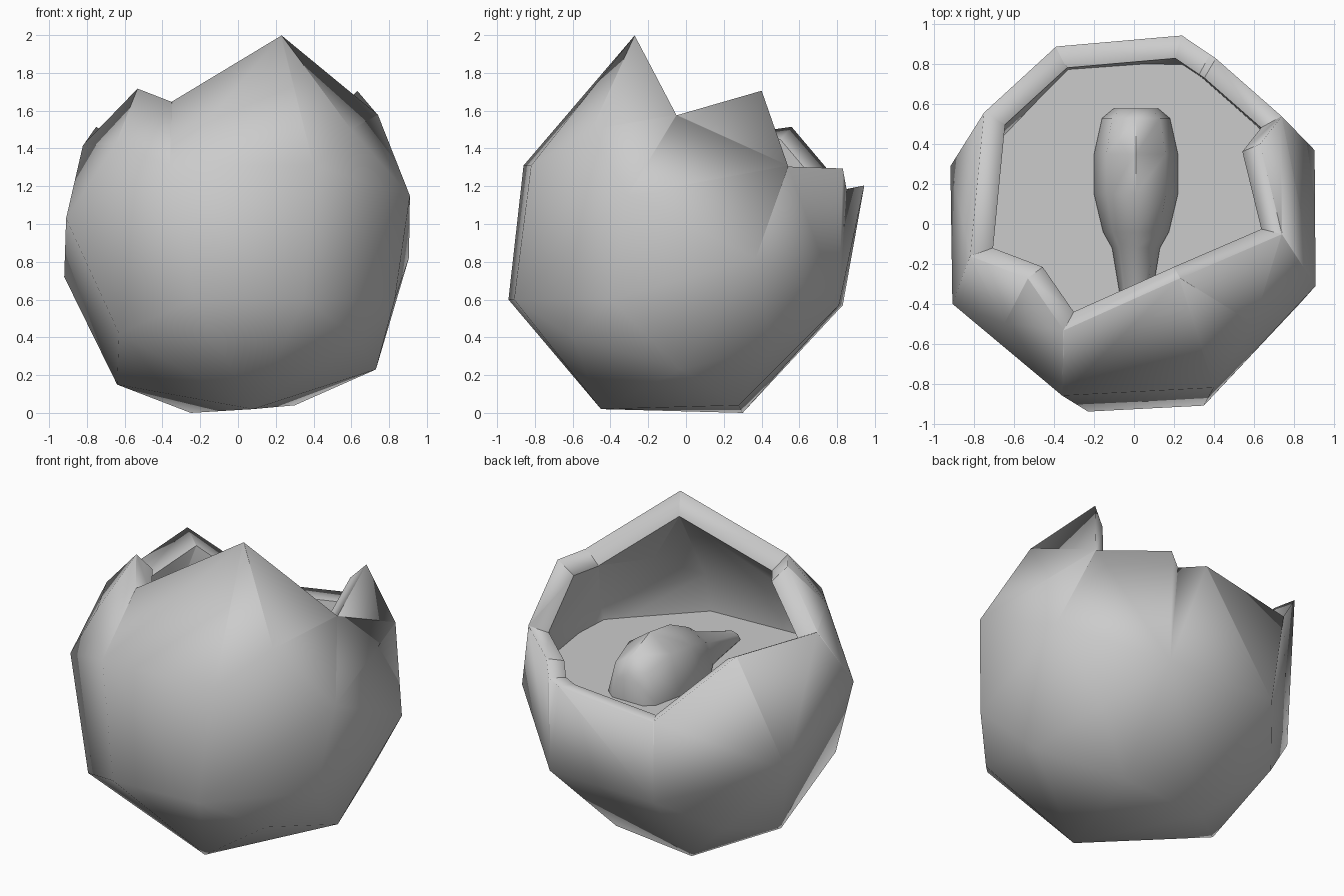
import bpy
import bmesh
import math
from mathutils import Vector

if "Cube" in bpy.data.objects:
    bpy.data.objects.remove(bpy.data.objects["Cube"], do_unlink=True)

grey = bpy.data.materials.new("plain_grey")
grey.use_nodes = True
grey.diffuse_color = (0.6, 0.6, 0.6, 1)
grey.node_tree.nodes["Principled BSDF"].inputs["Base Color"].default_value = (0.6, 0.6, 0.6, 1)

FLOOR = 1.03
CENTRE = Vector((0, .13, FLOOR + .01))

# Jagged rim, walked clockwise from above
RIM = [Vector(p) for p in (
    (-.35, -.53, 1.65), (-.53, -.27, 1.72), (-.82, -.16, 1.42), (-.75, .56, 1.52),
    (-.39, .89, 1.13), (.24, .945, 1.21), (.38, .85, 1.19), (.41, .83, 1.30),
    (.74, .54, 1.31), (.63, .40, 1.71), (.74, -.05, 1.58), (.23, -.27, 2.0))]

# Corners of the faceted body below the rim
BODY = [Vector(p) for p in (
    (.91, -.31, 1.15), (.905, .37, .82), (-.91, -.4, 1.03), (-.92, .29, .72),
    (-.23, -.94, .6), (.35, -.91, .6), (-.36, -.86, 1.31), (.40, -.82, 1.31),
    (.6, -.5, 1.5), (-.65, -.5, 1.42), (.62, -.6, .4), (-.63, -.62, .42),
    (.83, -.4, .6), (.73, -.03, .23), (-.64, -.05, .15), (-.25, .3, 0),
    (.3, .28, .04), (.08, -.45, .02), (.40, .81, .57), (-.35, .83, .57),
    (.62, .45, .35), (-.62, .5, .35))]


def finish(bm, name):
    bmesh.ops.recalc_face_normals(bm, faces=bm.faces)
    mesh = bpy.data.meshes.new(name)
    bm.to_mesh(mesh)
    bm.free()
    obj = bpy.data.objects.new(name, mesh)
    bpy.context.collection.objects.link(obj)
    mesh.materials.append(grey)
    return obj


def hull(points):
    bm = bmesh.new()
    for p in points:
        bm.verts.new(p)
    bmesh.ops.convex_hull(bm, input=bm.verts)
    bmesh.ops.delete(bm, geom=[v for v in bm.verts if not v.link_faces], context='VERTS')
    return bm


def on_rim(vert):
    return min((vert.co - p).length for p in RIM) < .03


def smooth(obj, degrees):
    # Sharp creases, except where the rim rolls into the outside
    bm = bmesh.new()
    bm.from_mesh(obj.data)
    for face in bm.faces:
        face.smooth = True
    for edge in bm.edges:
        crease = edge.calc_face_angle(0) > math.radians(degrees)
        edge.smooth = not crease or all(on_rim(v) for v in edge.verts)
    bm.to_mesh(obj.data)
    bm.free()


# Outer body
shell = finish(hull(BODY + RIM), "broken_shell")

# Hollow with a flat floor
bm = hull([CENTRE + (p - CENTRE) * 0.86 for p in BODY + RIM])
bmesh.ops.bisect_plane(bm, geom=bm.verts[:] + bm.edges[:] + bm.faces[:],
                       plane_co=(0, 0, FLOOR), plane_no=(0, 0, 1), clear_inner=True)
bmesh.ops.holes_fill(bm, edges=[e for e in bm.edges if e.is_boundary])
hollow = finish(bm, "hollow_cutter")

# Radial cutter that leaves the jagged rim, set just under the rim corners
bm = bmesh.new()
apex = bm.verts.new(CENTRE)
cap = bm.verts.new((0, 0, 5))
ring = [bm.verts.new(CENTRE + (p - CENTRE) * 2 - Vector((0, 0, .012))) for p in RIM]
for a, b in zip(ring, ring[1:] + ring[:1]):
    bm.faces.new((apex, a, b))
    bm.faces.new((cap, b, a))
opening = finish(bm, "opening_cutter")

for cutter in (hollow, opening):
    mod = shell.modifiers.new(cutter.name, 'BOOLEAN')
    mod.operation = 'DIFFERENCE'
    mod.solver = 'EXACT'
    mod.object = cutter
bpy.context.view_layer.update()
graph = bpy.context.evaluated_depsgraph_get()
shell_mesh = bpy.data.meshes.new_from_object(shell.evaluated_get(graph))
shell.modifiers.clear()
shell.data = shell_mesh
for cutter in (hollow, opening):
    bpy.data.objects.remove(cutter, do_unlink=True)
smooth(shell, 55)

# Tapered domed pod rising from the floor: y, half width, half height
SECTIONS = [(.58, .11, .17), (.53, .17, .27), (.35, .21, .35), (.15, .21, .32),
            (-.04, .165, .23), (-.12, .12, .17), (-.48, .06, .04)]
bm = bmesh.new()
loops = []
for y, w, h in SECTIONS:
    angles = [math.tau * i / 8 for i in range(8)]
    loops.append([bm.verts.new((.01 + w * math.cos(a), y, FLOOR + .01 + h * math.sin(a)))
                  for a in angles])
for lower, upper in zip(loops, loops[1:]):
    for i in range(8):
        j = (i + 1) % 8
        bm.faces.new((lower[i], lower[j], upper[j], upper[i]))
bm.faces.new(loops[0])
bm.faces.new(loops[-1])
smooth(finish(bm, "floating_pod"), 60)
